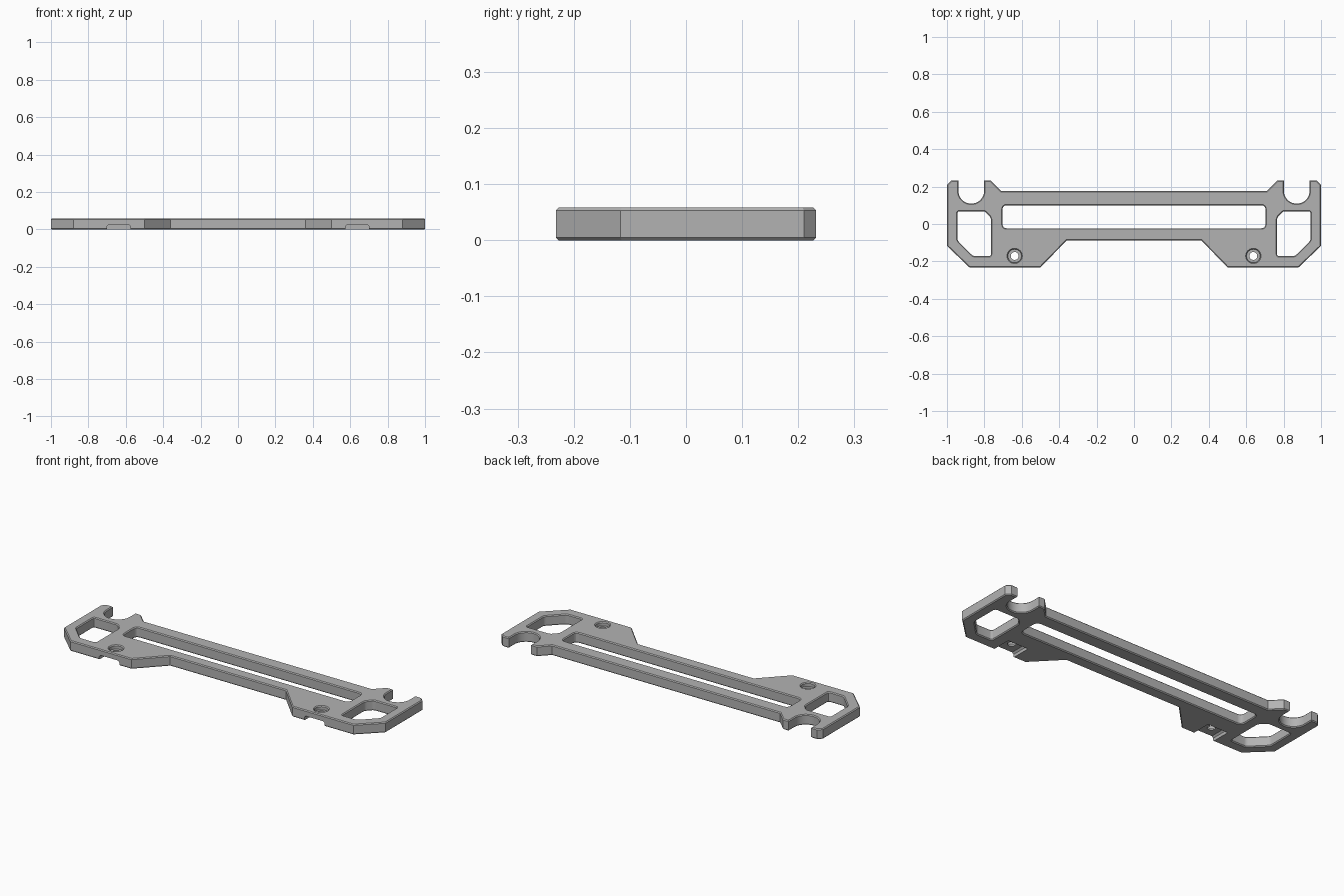
import bpy, bmesh, math
from mathutils import Vector
from mathutils.geometry import intersect_line_line_2d

old = bpy.data.objects.get("Cube")
if old:
    bpy.data.objects.remove(old, do_unlink=True)

H, C = 0.058, 0.005          # plate thickness, edge chamfer

grey = bpy.data.materials.new("Plain grey")
grey.use_nodes = True
colour = (0.45, 0.45, 0.45, 1)
grey.diffuse_color = colour
grey.node_tree.nodes["Principled BSDF"].inputs["Base Color"].default_value = colour


def arc(cx, cy, r, start, end, steps):
    angles = [math.radians(start + (end - start) * i / steps) for i in range(steps + 1)]
    return [(cx + r * math.cos(a), cy + r * math.sin(a)) for a in angles]


def rounded(points, r, steps=4):
    """Replace each corner with a small curve."""
    out = []
    for i, p in enumerate(points):
        p, a, b = Vector(p), Vector(points[i - 1]), Vector(points[(i + 1) % len(points)])
        s = p + (a - p).normalized() * r
        e = p + (b - p).normalized() * r
        for k in range(steps + 1):
            t = k / steps
            out.append(tuple(s * (1 - t) ** 2 + p * 2 * t * (1 - t) + e * t * t))
    return out


def mirrored(points):
    return [(-x, y) for x, y in reversed(points)]


def inset(points, d):
    """Move a loop into the material on its left, with mitred corners."""
    out = []
    for i, p in enumerate(points):
        p, a, b = Vector(p), Vector(points[i - 1]), Vector(points[(i + 1) % len(points)])
        u, v = (p - a).normalized(), (b - p).normalized()
        n, m = Vector((-u.y, u.x)), Vector((-v.y, v.x))
        out.append(p + (n + m) * d / (1 + n.dot(m)))
    return out


# Outline: counter-clockwise right half, then its mirror
half = [(0.36, -0.088), (0.5, -0.232), (0.88, -0.232), (1, -0.117),
        (1, 0.21), (0.978, 0.232), (0.939, 0.232)]
half += arc(0.87, 0.178, 0.069, 0, -180, 20)
half += [(0.801, 0.232), (0.765, 0.232), (0.709, 0.176)]
outline = half + mirrored(half)

# Openings, clockwise
long_slot = rounded([(-0.703, -0.023), (-0.703, 0.1), (0.703, 0.1), (0.703, -0.023)], 0.024)
side_window = rounded([(0.765, -0.172), (0.765, 0.033), (0.797, 0.068), (0.944, 0.068),
                       (0.944, -0.088), (0.86, -0.172)], 0.012)
screw_hole = arc(0.638, -0.171, 0.021, 360, 0, 32)[:-1]

edge = [(C, 0), (0, C), (0, H - C), (C, H)]
bore = [(0, 0), (0, 0.036), (0.015, 0.036), (0.015, H - C), (0.02, H)]
loops = [(outline, edge), (long_slot, edge)]
for shape, levels in ((side_window, edge), (screw_hole, bore)):
    loops += [(shape, levels), (mirrored(shape), levels)]

# Plate walls and caps
bm = bmesh.new()
bottom, top = [], []
for points, levels in loops:
    rings = [[bm.verts.new((p.x, p.y, z)) for p in inset(points, d)] for d, z in levels]
    n = len(points)
    for low, high in zip(rings, rings[1:]):
        for i in range(n):
            j = (i + 1) % n
            bm.faces.new((low[i], low[j], high[j], high[i]))
    for ring, cap in ((rings[0], bottom), (rings[-1], top)):
        cap += [bm.edges.get((ring[i], ring[(i + 1) % n])) for i in range(n)]
for cap in (bottom, top):
    bmesh.ops.triangle_fill(bm, edges=cap, use_beauty=True, use_dissolve=False)
bmesh.ops.recalc_face_normals(bm, faces=bm.faces)
mesh = bpy.data.meshes.new("mounting_plate")
bm.to_mesh(mesh)
bm.free()
mesh.materials.append(grey)
plate = bpy.data.objects.new("mounting_plate", mesh)
bpy.context.collection.objects.link(plate)

# Shallow pockets under the screw holes, open at the front edge
for side, name in ((1, "left_pocket_cutter"), (-1, "right_pocket_cutter")):
    w, depth = 0.063, 0.026
    profile = [(-w, -0.02), (w, -0.02), (w, depth - 0.009), (w - 0.009, depth),
               (0.009 - w, depth), (-w, depth - 0.009)]
    bm = bmesh.new()
    face = bm.faces.new([bm.verts.new((side * 0.638 + x, -0.3, z)) for x, z in profile])
    grown = bmesh.ops.extrude_face_region(bm, geom=[face])
    bmesh.ops.translate(bm, vec=(0, 0.178, 0),
                        verts=[v for v in grown["geom"] if isinstance(v, bmesh.types.BMVert)])
    bmesh.ops.recalc_face_normals(bm, faces=bm.faces)
    cut_mesh = bpy.data.meshes.new(name)
    bm.to_mesh(cut_mesh)
    bm.free()
    cut_mesh.materials.append(grey)
    cutter = bpy.data.objects.new(name, cut_mesh)
    bpy.context.collection.objects.link(cutter)
    cutter.hide_render = True
    cutter.hide_set(True)
    cut = plate.modifiers.new(name, "BOOLEAN")
    cut.operation, cut.solver, cut.object = "DIFFERENCE", "EXACT", cutter

# Smooth the round bores, keep the chamfers crisp
bpy.ops.object.select_all(action="DESELECT")
plate.select_set(True)
bpy.context.view_layer.objects.active = plate
bpy.ops.object.shade_smooth_by_angle(angle=math.radians(25))
